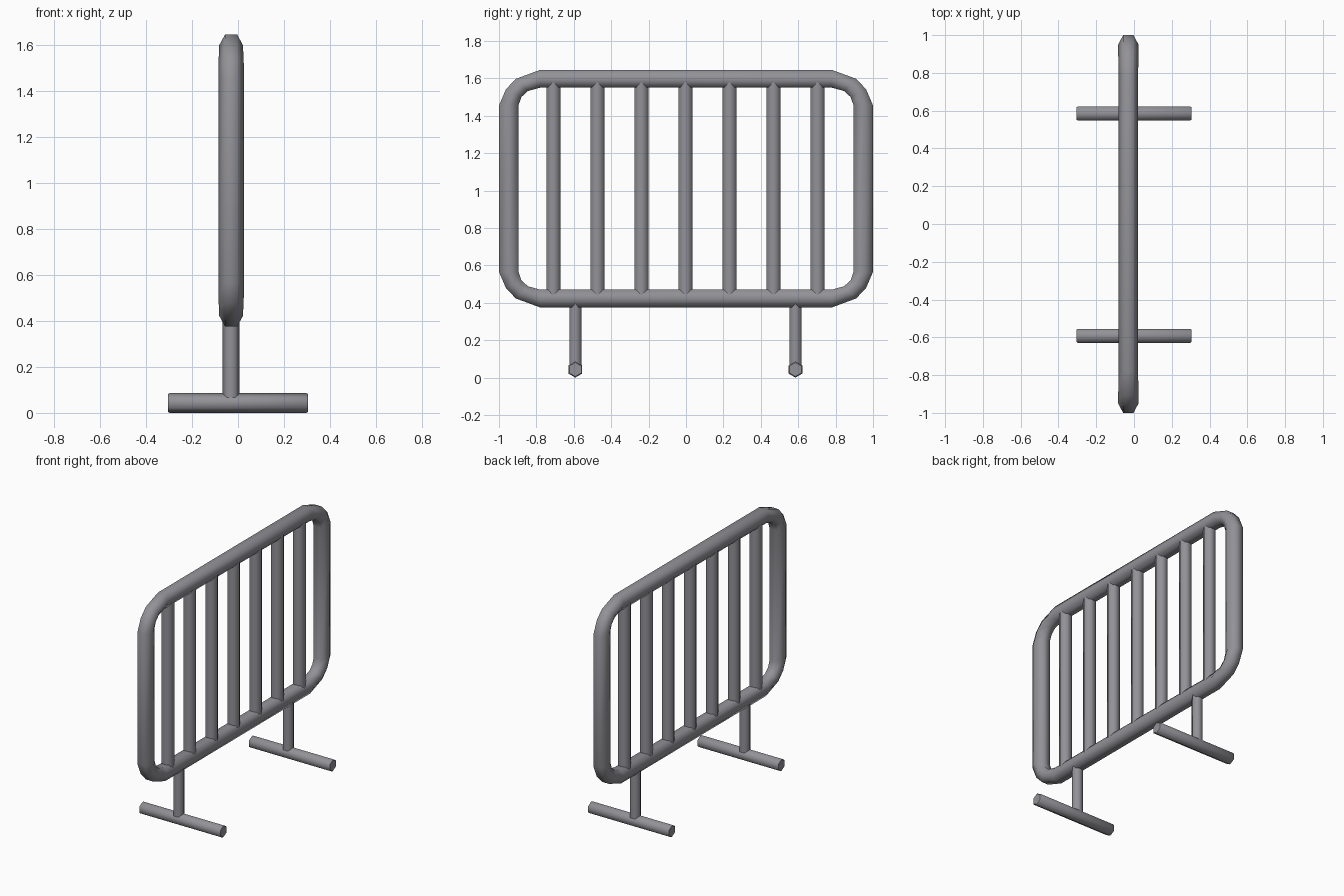
import bpy, bmesh, math
from mathutils import Vector

if "Cube" in bpy.data.objects:
    bpy.data.objects.remove(bpy.data.objects["Cube"])

CX = -0.03   # frame plane is slightly off centre in x

# Dark grey painted steel
steel = bpy.data.materials.new("dark_steel")
steel.diffuse_color = (0.29, 0.285, 0.31, 1)
steel.use_nodes = True
steel.node_tree.nodes["Principled BSDF"].inputs["Base Color"].default_value = steel.diffuse_color


def loft(name, rings, closed=False):
    """Skin a list of point rings with smooth sides; flat caps unless closed."""
    bm = bmesh.new()
    vr = [[bm.verts.new(p) for p in ring] for ring in rings]
    n = len(vr[0])
    pairs = list(zip(vr, vr[1:])) + ([(vr[-1], vr[0])] if closed else [])
    for a, b in pairs:
        for i in range(n):
            j = (i + 1) % n
            bm.faces.new((a[i], a[j], b[j], b[i])).smooth = True
    if not closed:
        for ring in (vr[0], vr[-1]):
            bm.faces.new(ring)
            for i in range(n):   # keep the rim crisp
                bm.edges.get((ring[i], ring[(i + 1) % n])).smooth = False
    bmesh.ops.recalc_face_normals(bm, faces=bm.faces)
    me = bpy.data.meshes.new(name)
    bm.to_mesh(me)
    bm.free()
    me.materials.append(steel)
    ob = bpy.data.objects.new(name, me)
    bpy.context.collection.objects.link(ob)
    return ob


def hex_ring(centre, u, v, r):
    """Hexagon with its first corner along u."""
    c, u, v = Vector(centre), Vector(u), Vector(v)
    return [c + r * (math.cos(k * math.pi / 3) * u + math.sin(k * math.pi / 3) * v)
            for k in range(6)]


def upright(name, y, z0, z1, r):
    return loft(name, [hex_ring((CX, y, z), (1, 0, 0), (0, 1, 0), r) for z in (z0, z1)])


# Rounded rectangular frame: one corner as (outer y, outer z, inner y, inner z, half width)
MID = 1.01
corner = [
    (0.78, 0.635, 0.78, 0.54, 0.052),
    (0.91, 0.587, 0.845, 0.522, 0.053),
    (0.963, 0.531, 0.88, 0.49, 0.055),
    (1.0, 0.445, 0.895, 0.447, 0.055),
]
rings = []
for sy, sz, order in ((1, 1, 1), (1, -1, -1), (-1, -1, 1), (-1, 1, -1)):
    for oy, oz, iy, iz, w in corner[::order]:
        out = Vector((CX, sy * oy, MID + sz * oz))
        inn = Vector((CX, sy * iy, MID + sz * iz))
        mid, x = (out + inn) / 2, Vector((w, 0, 0))
        rings.append([out + x / 2, mid + x, inn + x / 2, inn - x / 2, mid - x, out - x / 2])
loft("frame", rings, closed=True)

# Seven vertical bars
for i in range(7):
    upright(f"bar_{i + 1}", (i - 3) * 0.2355 - 0.003, 0.44, 1.58, 0.043)

# Two legs, each a post on a cross foot with slightly chamfered ends
for side, y in (("left", -0.592), ("right", 0.585)):
    upright(f"post_{side}", y, 0.06, 0.41, 0.037)
    loft(f"foot_{side}", [hex_ring((x, y, 0.043), (0, 0, 1), (0, 1, 0), r)
                          for x, r in ((-0.305, 0.037), (-0.298, 0.043),
                                       (0.298, 0.043), (0.305, 0.037))])
